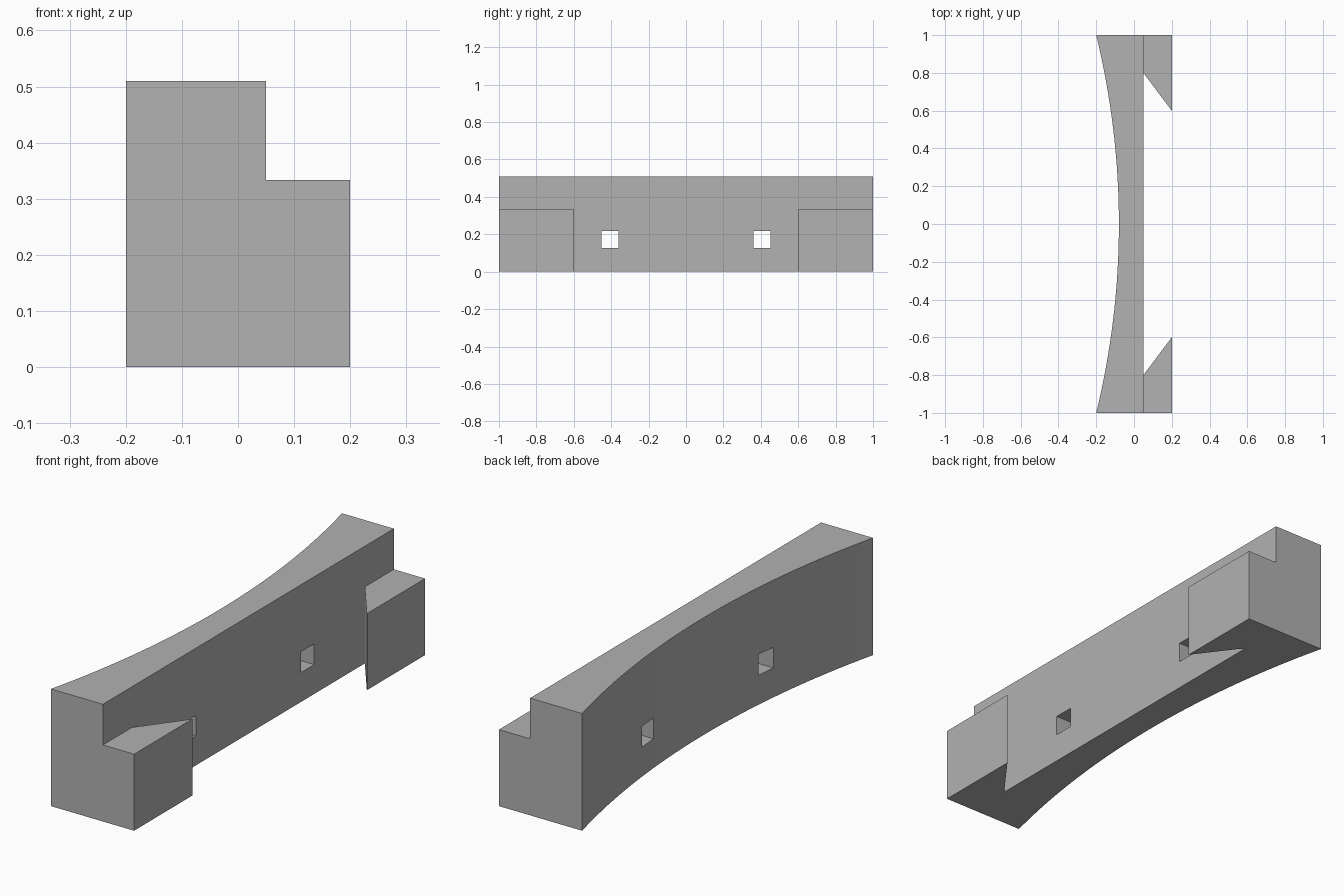
import bpy, bmesh, math

default = bpy.data.objects.get("Cube")
if default:
    bpy.data.objects.remove(default, do_unlink=True)

HEIGHT, BLOCK_HEIGHT = 0.51, 0.333
BACK_X, OUTER_X, END_X, MID_X = 0.05, 0.2, -0.2, -0.08
SEGMENTS = 32

grey = bpy.data.materials.new("plain grey")
grey.use_nodes = True
colour = (0.445, 0.445, 0.445, 1)
grey.diffuse_color = colour
grey.node_tree.nodes["Principled BSDF"].inputs["Base Color"].default_value = colour


def prism(name, outline, bottom, top):
    """Extrude an xy outline from bottom to top."""
    bm = bmesh.new()
    face = bm.faces.new([bm.verts.new((x, y, bottom)) for x, y in outline])
    grown = bmesh.ops.extrude_face_region(bm, geom=[face])["geom"]
    verts = [v for v in grown if isinstance(v, bmesh.types.BMVert)]
    bmesh.ops.translate(bm, verts=verts, vec=(0, 0, top - bottom))
    bmesh.ops.recalc_face_normals(bm, faces=bm.faces)
    mesh = bpy.data.meshes.new(name)
    bm.to_mesh(mesh)
    bm.free()
    mesh.materials.append(grey)
    obj = bpy.data.objects.new(name, mesh)
    bpy.context.collection.objects.link(obj)
    return obj


def combine(target, tool, operation):
    """Apply a boolean and discard the tool."""
    tool.hide_render = True
    mod = target.modifiers.new(operation, 'BOOLEAN')
    mod.object, mod.operation, mod.solver = tool, operation, 'EXACT'
    bpy.context.view_layer.objects.active = target
    bpy.ops.object.modifier_apply(modifier=mod.name)
    bpy.data.objects.remove(tool, do_unlink=True)


# Beam with a straight side and a concave circular side
sagitta = MID_X - END_X
radius = (1 + sagitta ** 2) / (2 * sagitta)
half_angle = math.asin(1 / radius)
outline = [(BACK_X, -1), (BACK_X, 1)]
for i in range(SEGMENTS + 1):
    a = half_angle * (1 - 2 * i / SEGMENTS)
    outline.append((MID_X - radius * (1 - math.cos(a)), radius * math.sin(a)))
beam = prism("curved_beam", outline, 0, HEIGHT)

for side in (-1, 1):
    # Hooked end block with a slanted inner face, rooted inside the beam
    root = BACK_X - 0.05
    block = prism("end_block", [(root, side), (OUTER_X, side), (OUTER_X, 0.6 * side),
                                (BACK_X, 0.8 * side), (root, 0.8 * side)], 0, BLOCK_HEIGHT)
    combine(beam, block, 'UNION')
    # Square through hole
    near, far = 0.361 * side, 0.452 * side
    hole = prism("hole_cutter", [(-0.5, near), (0.5, near), (0.5, far), (-0.5, far)], 0.128, 0.218)
    combine(beam, hole, 'DIFFERENCE')

# Merge coplanar faces and smooth the curve
bm = bmesh.new()
bm.from_mesh(beam.data)
bmesh.ops.remove_doubles(bm, verts=bm.verts, dist=1e-5)
bmesh.ops.dissolve_limit(bm, angle_limit=math.radians(0.1), verts=bm.verts, edges=bm.edges)
bm.to_mesh(beam.data)
bm.free()
bpy.ops.object.select_all(action='DESELECT')
beam.select_set(True)
bpy.context.view_layer.objects.active = beam
bpy.ops.object.shade_smooth_by_angle(angle=math.radians(20))
